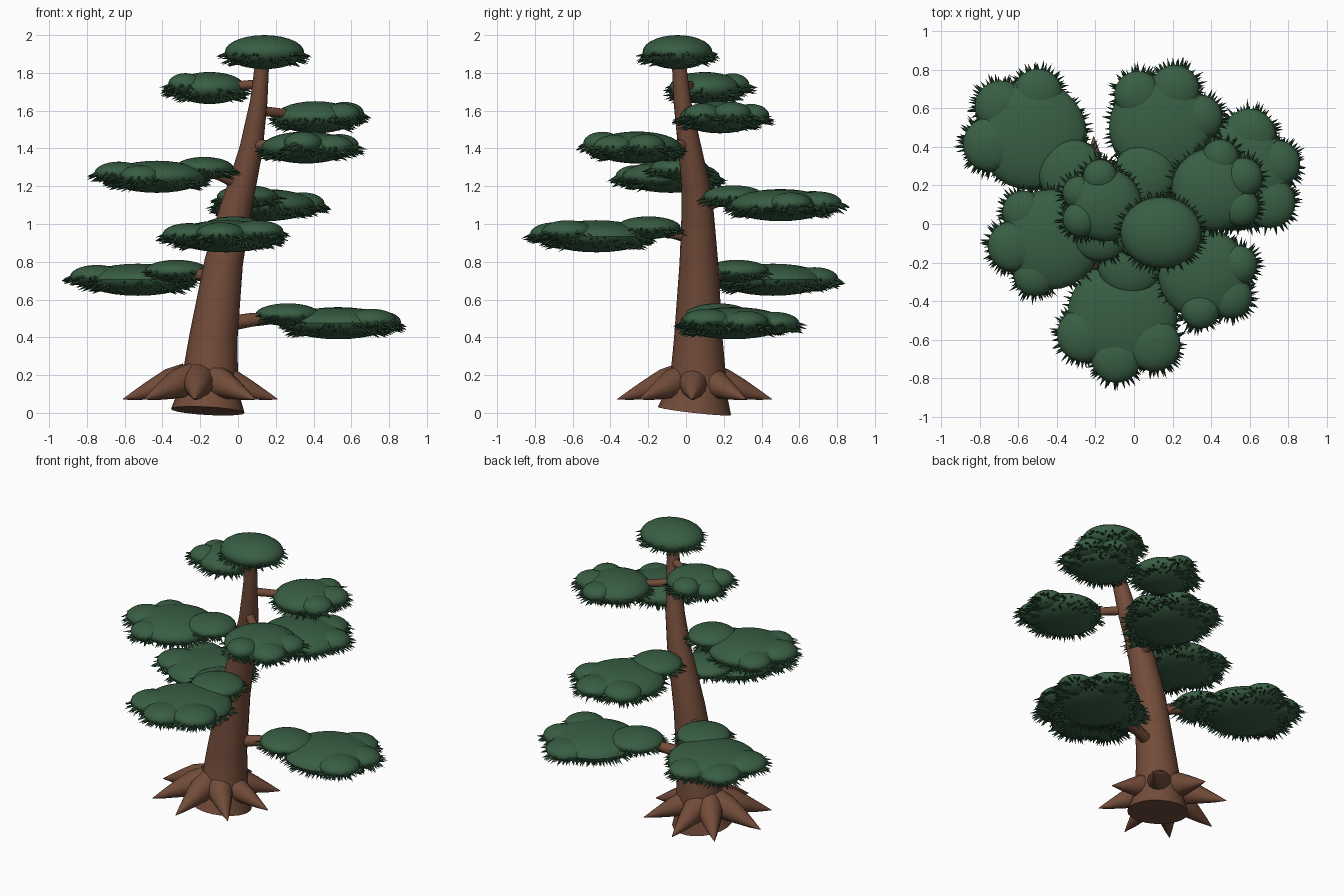
import bpy, bmesh, math, random
from math import sin, cos, pi, radians
from mathutils import Vector, Matrix

random.seed(7)
cube = bpy.data.objects.get("Cube")
if cube:
    bpy.data.objects.remove(cube, do_unlink=True)


def material(name, rgb):
    m = bpy.data.materials.new(name)
    m.use_nodes = True
    m.diffuse_color = (*rgb, 1)
    m.node_tree.nodes["Principled BSDF"].inputs["Base Color"].default_value = (*rgb, 1)
    return m


bark = material("brown bark", (0.17, 0.072, 0.042))
leaf = material("pine green", (0.04, 0.112, 0.056))
needle = material("dark needle green", (0.026, 0.078, 0.037))


def finish(bm, name, mats, smooth=True):
    bmesh.ops.recalc_face_normals(bm, faces=bm.faces)
    mesh = bpy.data.meshes.new(name)
    bm.to_mesh(mesh)
    bm.free()
    ob = bpy.data.objects.new(name, mesh)
    bpy.context.collection.objects.link(ob)
    for m in mats:
        mesh.materials.append(m)
    if smooth:
        bpy.ops.object.select_all(action='DESELECT')
        ob.select_set(True)
        bpy.context.view_layer.objects.active = ob
        bpy.ops.object.shade_smooth_by_angle(angle=radians(40))
    return ob


def tube(name, path, sides):
    """Loft rings of varying radius along a path of (x, y, z, radius)."""
    bm = bmesh.new()
    pts = [Vector(p[:3]) for p in path]
    rings = []
    for i, p in enumerate(pts):
        t = pts[min(i + 1, len(pts) - 1)] - pts[max(i - 1, 0)]
        side = t.cross(Vector((0.31, 0.95, 0.05))).normalized()
        up = side.cross(t).normalized()
        rings.append([bm.verts.new(p + path[i][3] * (side * cos(a) + up * sin(a)))
                      for a in (2 * pi * k / sides for k in range(sides))])
    for a, b in zip(rings, rings[1:]):
        for k in range(sides):
            n = (k + 1) % sides
            bm.faces.new((a[k], a[n], b[n], b[k]))
    bm.faces.new(rings[0])
    bm.faces.new(rings[-1])
    return finish(bm, name, [bark])


# Leaning trunk with a flared foot
trunk = [(-0.16, 0.045, 0.01, 0.195), (-0.155, 0.055, 0.1, 0.165),
         (-0.145, 0.065, 0.22, 0.145), (-0.13, 0.065, 0.4, 0.128),
         (-0.075, 0.068, 0.8, 0.102), (-0.02, 0.062, 1.05, 0.086),
         (0.02, 0.052, 1.2, 0.075), (0.07, 0.02, 1.4, 0.062),
         (0.11, -0.02, 1.65, 0.046), (0.13, -0.04, 1.88, 0.036)]
tube("trunk", trunk, 20)


def trunk_at(z):
    for a, b in zip(trunk, trunk[1:]):
        if z <= b[2]:
            f = (z - a[2]) / (b[2] - a[2])
            return Vector(a[:3]).lerp(Vector(b[:3]), f), a[3] + f * (b[3] - a[3])


# Tapered roots around the foot
for k in range(8):
    a = k * pi / 4 + random.uniform(-0.08, 0.08)
    path = [(-0.2 + d * cos(a), 0.045 + d * sin(a), z, r) for d, z, r in
            ((0.07, 0.18, 0.085), (0.16, 0.155, 0.08), (0.25, 0.125, 0.055),
             (0.34, 0.094, 0.027), (0.41, 0.072, 0.002))]
    tube(f"root_{k + 1}", path, 12)


def foliage(name, blobs):
    """Flattened blobs (centre, radii) fringed with needles on the lower half."""
    bm = bmesh.new()
    for c, r in blobs:
        bmesh.ops.create_uvsphere(bm, u_segments=28, v_segments=14, radius=1,
                                  matrix=Matrix.LocRotScale(c, None, r))
    finish(bm, name, [leaf])

    bm = bmesh.new()
    for i, (c, r) in enumerate(blobs):
        count = int(280 * r.x)
        for k in range(count * 2):
            a = 2 * pi * (k + random.random()) / count
            tilt = random.uniform(-0.75, -0.02)
            d = Vector((cos(a) * cos(tilt), sin(a) * cos(tilt), sin(tilt)))
            root = c + d * r * 0.97
            out = Vector((cos(a), sin(a), random.uniform(-0.6, -0.1))).normalized()
            length = random.uniform(0.04, 0.06)
            tip = root + out * length
            if any(sum(((tip - q)[n] / s[n]) ** 2 for n in range(3)) < 1
                   for j, (q, s) in enumerate(blobs) if j != i):
                continue
            turn = out.to_track_quat('Z', 'Y')
            bmesh.ops.create_cone(bm, cap_ends=True, segments=4, radius1=0.009, radius2=0,
                                  depth=length,
                                  matrix=Matrix.LocRotScale(root + out * length / 2, turn, None))
    finish(bm, name + "_needles", [needle], smooth=False)


# Crown
foliage("crown", [(Vector((0.14, -0.045, 1.91)), Vector((0.21, 0.185, 0.09)))])

# Pads: name, centre, radius, heading in degrees, has inner blob, branch height
pads = [("upper_right_pad", (-0.15, 0.1, 1.72), 0.19, 155, False, 1.74),
        ("upper_back_left_pad", (0.41, 0.18, 1.565), 0.215, 22, False, 1.6),
        ("upper_front_left_pad", (0.36, -0.26, 1.405), 0.235, -40, False, 1.42),
        ("middle_right_pad", (-0.43, -0.08, 1.25), 0.26, 190, True, 1.2),
        ("middle_back_pad", (0.14, 0.5, 1.1), 0.27, 70, True, 1.08),
        ("middle_front_pad", (-0.06, -0.475, 0.935), 0.285, 262, True, 0.92),
        ("lower_back_right_pad", (-0.53, 0.46, 0.705), 0.285, 137, True, 0.71),
        ("lower_left_pad", (0.53, 0.25, 0.475), 0.285, 17, True, 0.46)]

for name, centre, r, heading, inner, height in pads:
    c = Vector(centre)

    def around(turn, dist, lift):
        a = radians(heading + turn)
        return c + Vector((cos(a) * dist, sin(a) * dist, lift))

    blobs = [(c, Vector((r, r, 0.085)))]
    for turn in (-55, 0, 55):
        s = r * random.uniform(0.42, 0.5)
        blobs.append((around(turn, r * 0.78, random.uniform(0, 0.025)),
                      Vector((s, s, 0.06))))
    target = c
    if inner:
        target = around(180, r * 0.98, 0.045)
        blobs.append((target, Vector((r * 0.6, r * 0.6, 0.06))))
    foliage(name, blobs)

    # Branch rising from the trunk into the pad
    start, thick = trunk_at(height)
    b = 0.018 + thick * 0.2
    end = target - Vector((0, 0, 0.015))
    mid = start.lerp(end, 0.5) + Vector((0, 0, 0.01))
    tube(name.replace("pad", "branch"),
         [(*start, b), (*mid, b * 0.85), (*end, b * 0.6)], 10)
